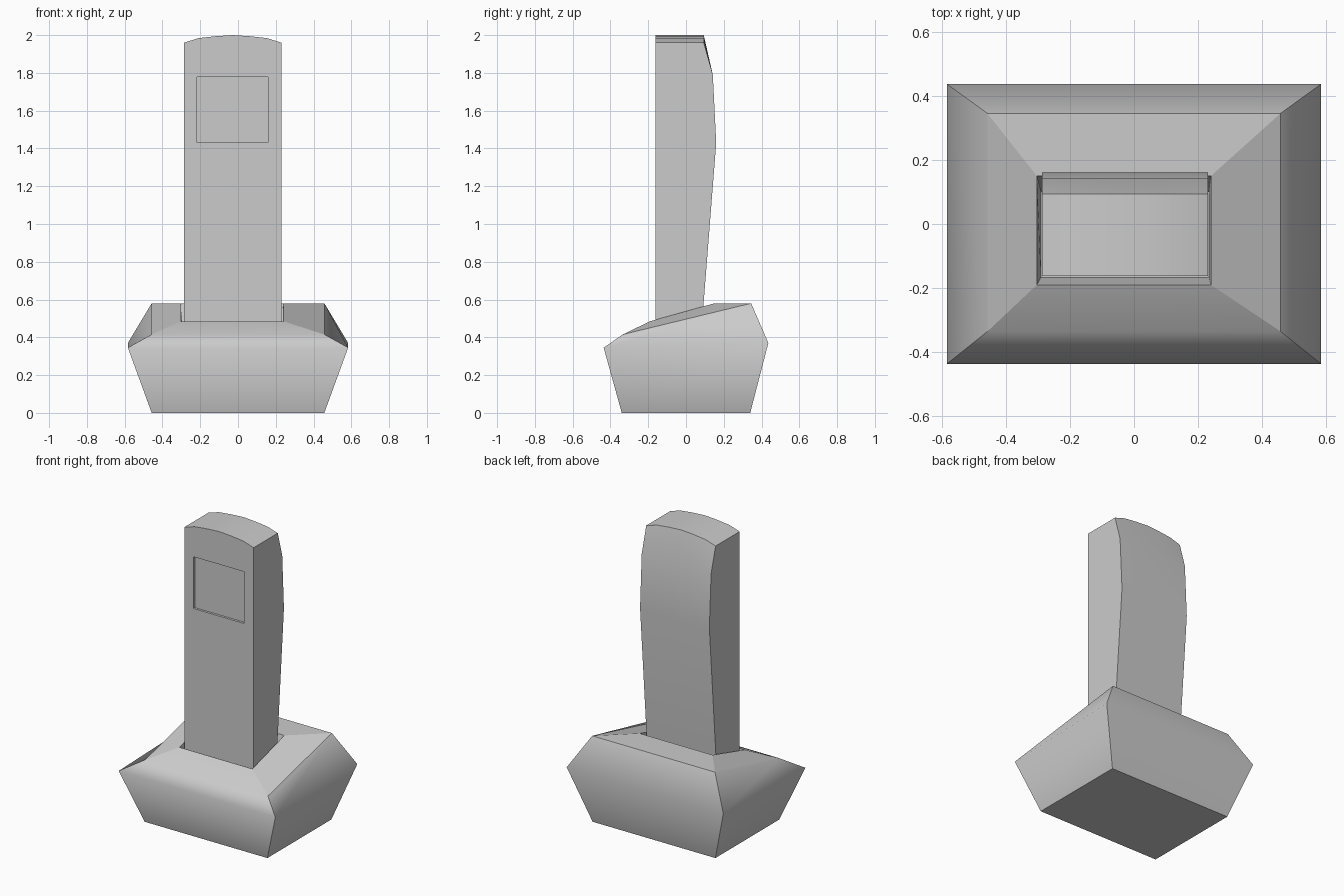
import bpy
import bmesh
import math

default = bpy.data.objects.get("Cube")
if default:
    bpy.data.objects.remove(default, do_unlink=True)

GREY = (0.6, 0.6, 0.6, 1.0)
grey = bpy.data.materials.new("light_grey_plastic")
grey.use_nodes = True
grey.diffuse_color = GREY
grey.node_tree.nodes["Principled BSDF"].inputs["Base Color"].default_value = GREY


def loft(name, sections):
    """Skin a row of closed sections and cap both ends."""
    bm = bmesh.new()
    rows = [[bm.verts.new(p) for p in s] for s in sections]
    for a, b in zip(rows, rows[1:]):
        n = len(a)
        for i in range(n):
            j = (i + 1) % n
            bm.faces.new((a[i], a[j], b[j], b[i]))
    bm.faces.new(rows[0])
    bm.faces.new(rows[-1])
    bmesh.ops.recalc_face_normals(bm, faces=bm.faces)
    mesh = bpy.data.meshes.new(name)
    bm.to_mesh(mesh)
    bm.free()
    mesh.materials.append(grey)
    obj = bpy.data.objects.new(name, mesh)
    bpy.context.collection.objects.link(obj)
    return obj


def select(obj):
    bpy.ops.object.select_all(action="DESELECT")
    obj.select_set(True)
    bpy.context.view_layer.objects.active = obj


def ring(x0, x1, y0, y1, z_front, z_back):
    return [(x0, y0, z_front), (x1, y0, z_front), (x1, y1, z_back), (x0, y1, z_back)]


# Charging dock: flared body, sloping top panel, pit for the handset
dock = loft("charging_dock", [
    ring(-0.457, 0.457, -0.34, 0.34, 0, 0),
    ring(-0.583, 0.583, -0.436, 0.436, 0.345, 0.37),
    ring(-0.457, 0.457, -0.335, 0.345, 0.415, 0.58),
    ring(-0.303, 0.24, -0.19, 0.15, 0.485, 0.58),
    ring(-0.29, 0.234, -0.166, 0.1, 0.35, 0.35),
])

# Smooth bands around the dock, with crisp corners and rims
bm = bmesh.new()
bm.from_mesh(dock.data)
bm.verts.ensure_lookup_table()
for f in bm.faces:
    f.smooth = True
for e in bm.edges:
    a, b = sorted(v.index for v in e.verts)
    row_a, row_b = a // 4, b // 4
    corner = row_a != row_b
    front_rim = row_a == 2 and {a % 4, b % 4} == {0, 1}
    waist = row_a == 1
    e.smooth = not corner and (waist or front_rim)
bm.to_mesh(dock.data)
bm.free()

# Handset: crowned top, flat front, bulging back
MID, HALF, FRONT, BOTTOM = -0.028, 0.258, -0.162, 0.35
sections = []
for t, top in ((-1, 1.96), (-0.7, 1.984), (-0.35, 1.994), (0, 2),
               (0.35, 1.994), (0.7, 1.984), (1, 1.96)):
    x = MID + HALF * t
    sections.append([(x, FRONT, BOTTOM), (x, FRONT, top), (x, 0.094, top),
                     (x, 0.142, 1.79), (x, 0.16, 1.43), (x, 0.075, BOTTOM)])
handset = loft("handset", sections)

# Shallow screen recess in the handset front
bpy.ops.mesh.primitive_cube_add(size=1, location=(-0.03, FRONT, 1.605))
cutter = bpy.context.object
cutter.name = "screen_cutter"
cutter.hide_render = True
cutter.scale = (0.376, 0.03, 0.348)
cutter.data.materials.append(grey)
cut = handset.modifiers.new("screen_recess", "BOOLEAN")
cut.operation = "DIFFERENCE"
cut.solver = "EXACT"
cut.object = cutter
select(handset)
bpy.ops.object.modifier_apply(modifier=cut.name)
bpy.data.objects.remove(cutter, do_unlink=True)
select(handset)
bpy.ops.object.shade_smooth_by_angle(angle=math.radians(35))
